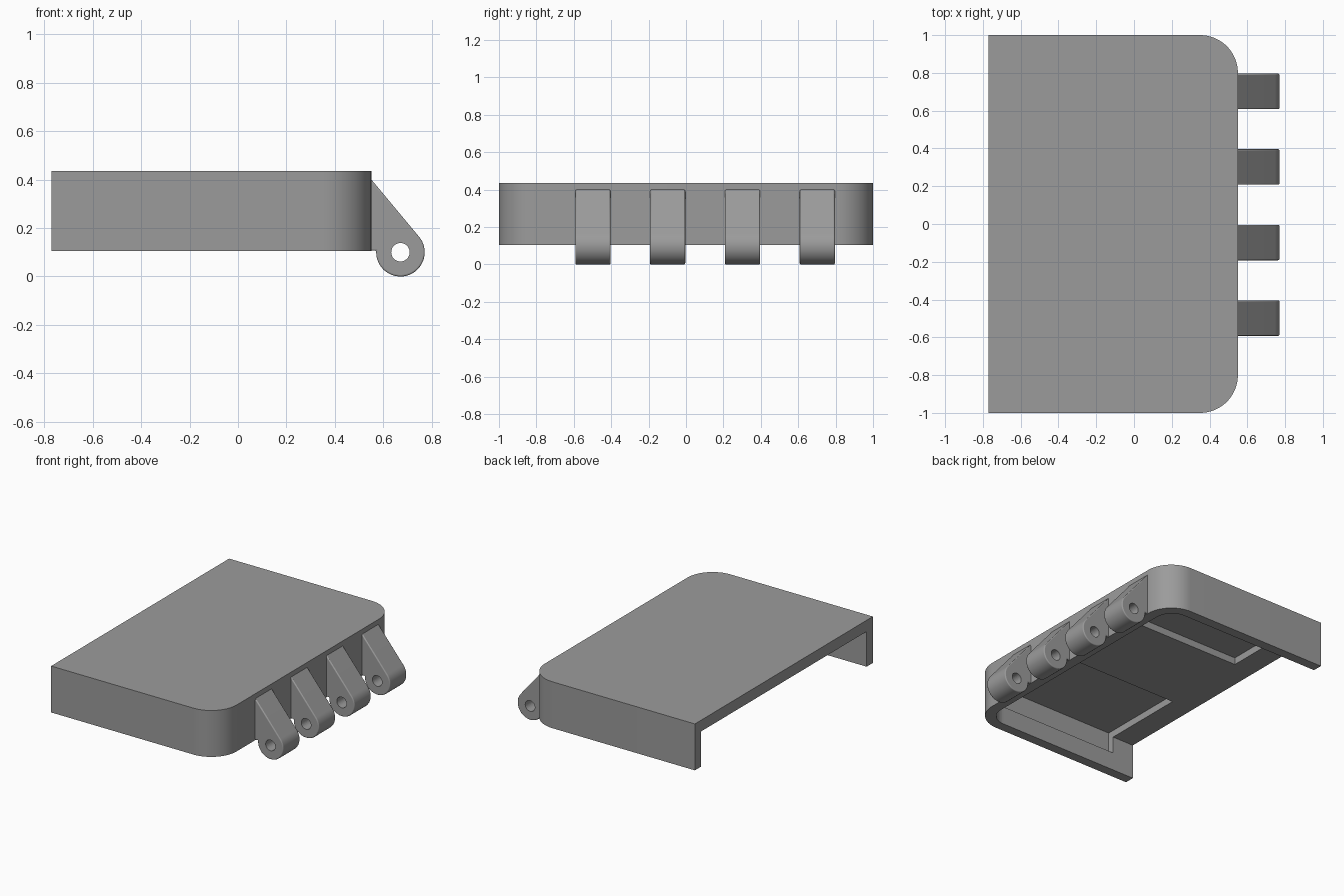
import bpy, bmesh, math

if "Cube" in bpy.data.objects:
    bpy.data.objects.remove(bpy.data.objects["Cube"])

grey = bpy.data.materials.new("plain_grey")
grey.diffuse_color = (0.33, 0.33, 0.33, 1)
grey.use_nodes = True
grey.node_tree.nodes["Principled BSDF"].inputs["Base Color"].default_value = grey.diffuse_color


def prism(name, outline, axis, lo, hi):
    """Extrude a closed 2D outline along y (x,z outline) or z (x,y outline)."""
    bm = bmesh.new()
    put = (lambda u, v, w: (u, w, v)) if axis == "y" else (lambda u, v, w: (u, v, w))
    face = bm.faces.new([bm.verts.new(put(u, v, lo)) for u, v in outline])
    ext = bmesh.ops.extrude_face_region(bm, geom=[face])["geom"]
    offset = put(0, 0, hi - lo)
    bmesh.ops.translate(bm, vec=offset, verts=[g for g in ext if isinstance(g, bmesh.types.BMVert)])
    bmesh.ops.recalc_face_normals(bm, faces=bm.faces)
    mesh = bpy.data.meshes.new(name)
    bm.to_mesh(mesh)
    bm.free()
    mesh.materials.append(grey)
    obj = bpy.data.objects.new(name, mesh)
    bpy.context.collection.objects.link(obj)
    return obj


def arc(cx, cy, r, a0, a1, n):
    return [(cx + r * math.cos(math.radians(a0 + (a1 - a0) * i / n)),
             cy + r * math.sin(math.radians(a0 + (a1 - a0) * i / n))) for i in range(n + 1)]


def cut(obj, cutter):
    cutter.hide_render = True
    cutter.hide_set(True)
    mod = obj.modifiers.new("cut", "BOOLEAN")
    mod.operation = "DIFFERENCE"
    mod.solver = "EXACT"
    mod.object = cutter


def smooth(obj):
    bpy.ops.object.select_all(action="DESELECT")
    obj.select_set(True)
    bpy.context.view_layer.objects.active = obj
    bpy.ops.object.shade_smooth_by_angle(angle=math.radians(35))


def rounded_plan(back, front, half, r):
    """Plan outline with two rounded corners at the +x end."""
    return ([(back, -half)] + arc(front - r, -half + r, r, -90, 0, 16)
            + arc(front - r, half - r, r, 0, 90, 16) + [(back, half)])


# Tray-like cover, open at the bottom and at the -x end
cover = prism("cover", rounded_plan(-0.77, 0.55, 1.0, 0.2), "z", 0.105, 0.435)
cut(cover, prism("cavity_cutter", rounded_plan(-0.9, 0.475, 0.93, 0.13), "z", 0.0, 0.355))

# Two shallow pockets in the ceiling that also bite into the side walls
for side in (-1, 1):
    ys = sorted((side * 0.32, side * 0.975))
    plan = [(-0.6, ys[0]), (0.4, ys[0]), (0.4, ys[1]), (-0.6, ys[1])]
    cut(cover, prism("pocket_cutter", plan, "z", 0.235, 0.405))
smooth(cover)

# Hinge knuckles: round lug with a sloped web up to the front wall
lug = [(0.51, 0.40), (0.51, 0.107), (0.57, 0.107)] + arc(0.67, 0.10, 0.10, 180, 399.8, 36) + [(0.55, 0.40)]
for i in range(4):
    y = -0.498 + 0.4 * i
    knuckle = prism(f"hinge_knuckle_{i + 1}", lug, "y", y - 0.094, y + 0.094)
    bevel = knuckle.modifiers.new("soft_edges", "BEVEL")
    bevel.width = 0.018
    bevel.segments = 4
    bevel.limit_method = "ANGLE"
    bevel.angle_limit = math.radians(60)
    cut(knuckle, prism("pin_cutter", arc(0.67, 0.10, 0.038, 0, 348.75, 31), "y", y - 0.2, y + 0.2))
    smooth(knuckle)
